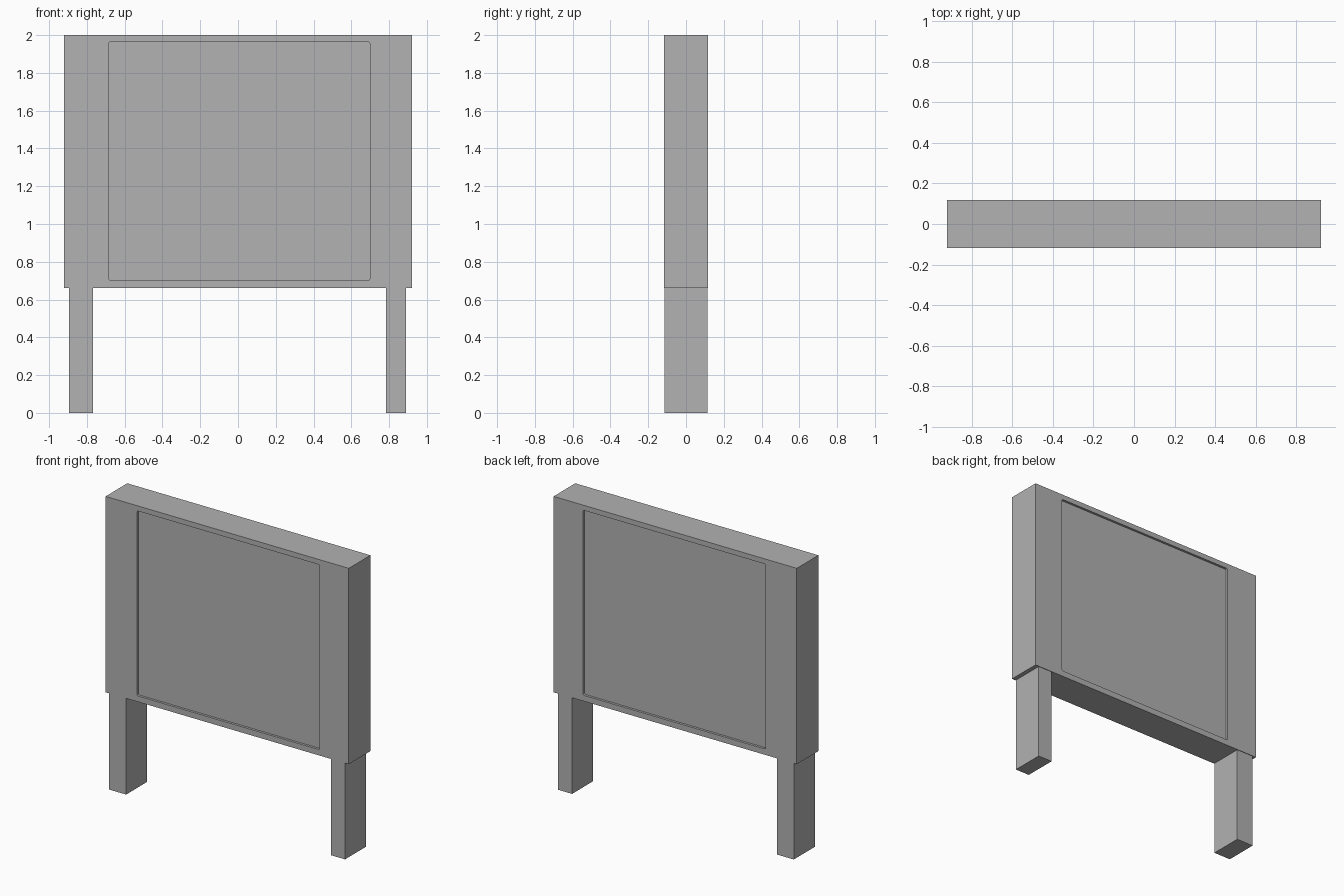
import bpy
import bmesh

default = bpy.data.objects.get("Cube")
if default:
    bpy.data.objects.remove(default, do_unlink=True)

# Single flat material
grey = bpy.data.materials.new("plain grey")
grey.use_nodes = True
COLOUR = (0.445, 0.445, 0.445, 1.0)
grey.diffuse_color = COLOUR
grey.node_tree.nodes["Principled BSDF"].inputs["Base Color"].default_value = COLOUR


def box(name, x, y, z, round_corners=0.0):
    """Box from (min, max) ranges, optionally rounding the edges along y."""
    bm = bmesh.new()
    bmesh.ops.create_cube(bm, size=1.0)
    for v in bm.verts:
        v.co = [r[0] if c < 0 else r[1] for c, r in zip(v.co, (x, y, z))]
    if round_corners:
        edges = [e for e in bm.edges
                 if abs(e.verts[0].co.y - e.verts[1].co.y) > 1e-4]
        bmesh.ops.bevel(bm, geom=edges, offset=round_corners, segments=3,
                        profile=0.5, affect='EDGES')
    mesh = bpy.data.meshes.new(name)
    bm.to_mesh(mesh)
    bm.free()
    mesh.materials.append(grey)
    obj = bpy.data.objects.new(name, mesh)
    bpy.context.collection.objects.link(obj)
    return obj


HALF_DEPTH = 0.117
RECESS = 0.016
PANEL_BOTTOM = 0.66

# Board with a shallow display recess on both faces
board = box("board", (-0.92, 0.92), (-HALF_DEPTH, HALF_DEPTH), (PANEL_BOTTOM, 2.0))
for side, sign in (("front", -1), ("back", 1)):
    y = sorted((sign * (HALF_DEPTH - RECESS), sign * (HALF_DEPTH + 0.1)))
    cutter = box(side + "_recess_cutter", (-0.683, 0.698), y, (0.70, 1.965), 0.01)
    cutter.hide_render = True
    cutter.hide_viewport = True
    cut = board.modifiers.new(side + " recess", 'BOOLEAN')
    cut.operation = 'DIFFERENCE'
    cut.solver = 'EXACT'
    cut.object = cutter

# Legs, set slightly inside the board's faces
for name, x in (("right_leg", (-0.895, -0.767)), ("left_leg", (0.783, 0.89))):
    box(name, x, (-0.114, 0.113), (0.0, PANEL_BOTTOM))
